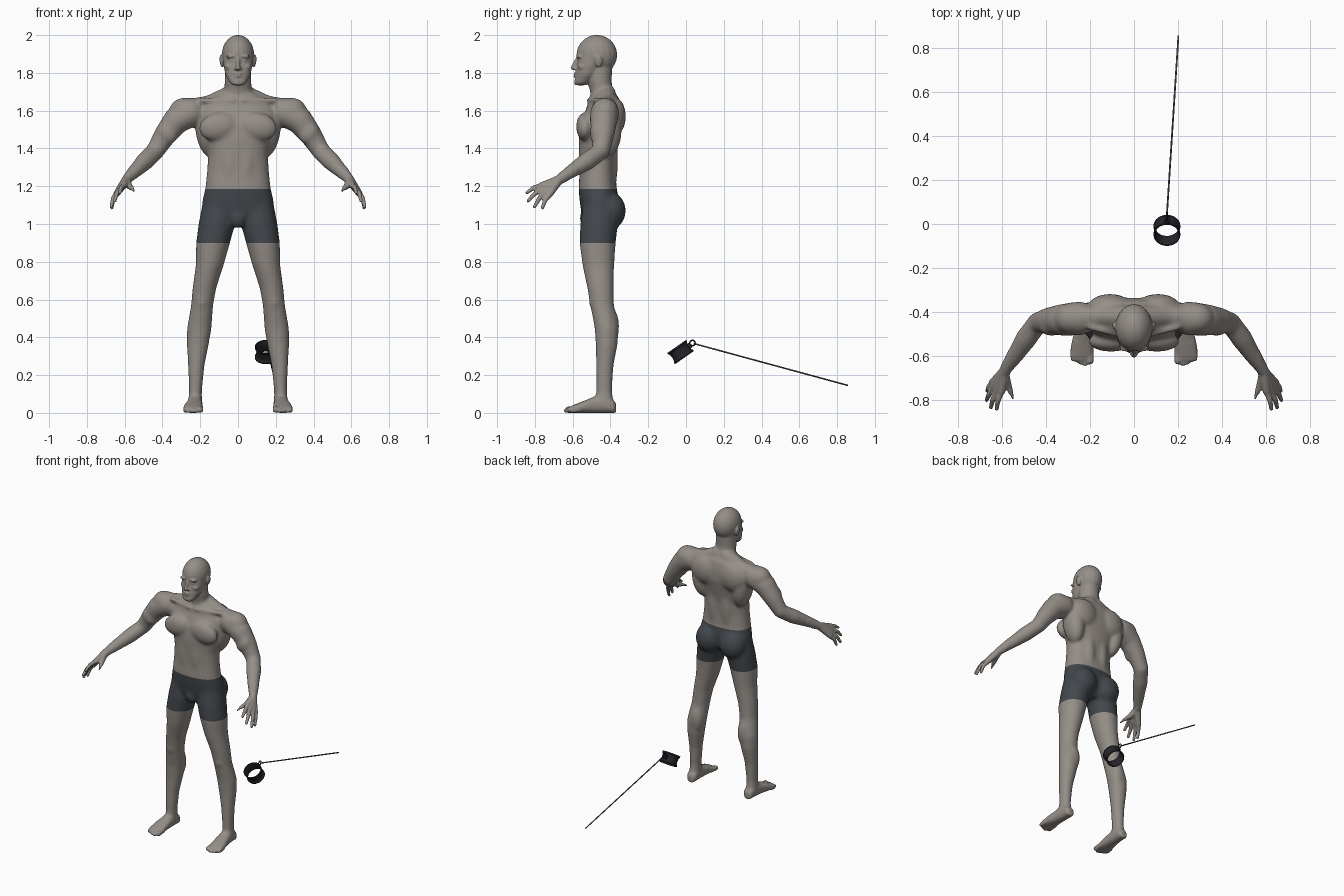
import bpy, bmesh, math
from mathutils import Vector, Matrix

if "Cube" in bpy.data.objects:
    bpy.data.objects.remove(bpy.data.objects["Cube"], do_unlink=True)


def material(name, rgb):
    m = bpy.data.materials.new(name)
    m.use_nodes = True
    m.diffuse_color = (*rgb, 1)
    bsdf = next(n for n in m.node_tree.nodes if n.type == 'BSDF_PRINCIPLED')
    bsdf.inputs["Base Color"].default_value = (*rgb, 1)
    bsdf.inputs["Roughness"].default_value = 0.6
    return m


skin = material("warm grey skin", (0.30, 0.27, 0.245))
cloth = material("slate shorts", (0.055, 0.064, 0.073))
iron = material("black iron", (0.018, 0.018, 0.024))
steel = material("dark steel", (0.09, 0.09, 0.1))


def add_object(name, bm, mats):
    mesh = bpy.data.meshes.new(name)
    bm.to_mesh(mesh)
    bm.free()
    for m in mats:
        mesh.materials.append(m)
    ob = bpy.data.objects.new(name, mesh)
    bpy.context.collection.objects.link(ob)
    return ob


# Helpers: closed shells that are later fused into one skin
def loft(bm, rings, n=28, power=2.0):
    """rings: (centre, half-axis u, half-axis v)"""
    def bend(v):
        return math.copysign(abs(v) ** (2 / power), v)
    loops = []
    for c, u, v in rings:
        angles = [2 * math.pi * i / n for i in range(n)]
        loops.append([bm.verts.new(c + u * bend(math.cos(a)) + v * bend(math.sin(a)))
                      for a in angles])
    faces = [bm.faces.new(loops[0]), bm.faces.new(loops[-1])]
    for a, b in zip(loops, loops[1:]):
        for i in range(n):
            j = (i + 1) % n
            faces.append(bm.faces.new((a[i], a[j], b[j], b[i])))
    bmesh.ops.recalc_face_normals(bm, faces=faces)


def column(bm, rows, power=2.0):
    """horizontal rings: z, centre x, half x, centre y, half y"""
    loft(bm, [(Vector((cx, cy, z)), Vector((hx, 0, 0)), Vector((0, hy, 0)))
              for z, cx, hx, cy, hy in rows], power=power)


def blob(bm, c, r, tilt=0):
    m = Matrix.Translation(c) @ Matrix.Rotation(tilt, 4, 'Y') @ Matrix.Diagonal((*r, 1))
    bmesh.ops.create_uvsphere(bm, u_segments=20, v_segments=14, radius=1, matrix=m)


def tube(bm, points):
    """rounded limb through (x, y, z, radius) points"""
    pos = [Vector(p[:3]) for p in points]
    rings = []
    for i, p in enumerate(points):
        t = (pos[min(i + 1, len(pos) - 1)] - pos[max(i - 1, 0)]).normalized()
        u = t.cross(Vector((0, 1, 0.3))).normalized()
        rings.append((pos[i], u * p[3], t.cross(u) * p[3]))
    loft(bm, rings, n=16)
    for i in (0, -1):
        blob(bm, pos[i], (points[i][3],) * 3)


bm = bmesh.new()

# Leg
column(bm, [(1.10, .10, .09, -.455, .09), (1.0, .112, .097, -.46, .10),
            (.90, .132, .09, -.468, .096), (.78, .15, .074, -.464, .084),
            (.66, .178, .063, -.453, .07), (.57, .19, .059, -.444, .063),
            (.45, .205, .065, -.42, .064), (.36, .213, .058, -.42, .058),
            (.25, .221, .044, -.43, .047), (.12, .225, .035, -.434, .043),
            (.04, .228, .037, -.43, .05)])
blob(bm, (.192, -.485, .59), (.035, .03, .045))
blob(bm, (.19, -.40, .46), (.05, .047, .10))
blob(bm, (.095, -.402, 1.07), (.093, .084, .10))

# Foot and toes
loft(bm, [(Vector((cx, y, hz)), Vector((hx, 0, 0)), Vector((0, 0, hz)))
          for y, cx, hx, hz in [(-.37, .226, .02, .024), (-.385, .226, .034, .035),
                                (-.43, .227, .038, .05), (-.49, .23, .042, .043),
                                (-.55, .236, .05, .03), (-.60, .238, .053, .02),
                                (-.625, .238, .048, .014)]], power=2.4)
for i, tip in enumerate((-.64, -.648, -.642, -.63, -.612)):
    r = .017 if i == 0 else .0115
    x = .2 + i * .0185 + (.004 if i else 0)
    tube(bm, [(x, -.57, r + .005, r), (x, tip + r, r, r)])

# Arm
tube(bm, [(.25, -.43, 1.59, .078), (.33, -.437, 1.545, .073), (.39, -.44, 1.465, .06),
          (.44, -.452, 1.385, .05), (.49, -.52, 1.335, .05), (.545, -.605, 1.28, .038),
          (.592, -.675, 1.232, .026)])
blob(bm, (.285, -.43, 1.597), (.08, .072, .072))
blob(bm, (.375, -.475, 1.48), (.05, .035, .06), .6)

# Hand: palm rays, then bent fingers and a thumb
wrist = (.592, -.675, 1.232, .025)
fingers = [((.603, -.762, 1.206), (.625, -.842, 1.166)),
           ((.622, -.757, 1.187), (.652, -.836, 1.122)),
           ((.638, -.743, 1.170), (.671, -.802, 1.091)),
           ((.645, -.722, 1.156), (.668, -.760, 1.086))]
for base, tip in fingers:
    mid = (Vector(base) + Vector(tip)) / 2 + Vector((.006, -.004, .006))
    tube(bm, [wrist, (*base, .017)])
    tube(bm, [(*base, .0145), (*mid, .0125), (*tip, .0095)])
tube(bm, [wrist, (.572, -.73, 1.20, .018), (.558, -.768, 1.187, .014),
          (.551, -.798, 1.172, .01)])

# Shoulder, chest and back muscles
tube(bm, [(.03, -.42, 1.69, .05), (.15, -.42, 1.637, .046), (.26, -.425, 1.608, .055)])
blob(bm, (.105, -.535, 1.515), (.105, .047, .075), .2)
blob(bm, (.163, -.42, 1.49), (.062, .08, .14), .15)
blob(bm, (.11, -.375, 1.57), (.10, .057, .10))
blob(bm, (.05, -.40, 1.33), (.045, .04, .18))
blob(bm, (.045, -.532, 1.32), (.045, .037, .15))
tube(bm, [(.02, -.515, 1.655, .014), (.2, -.47, 1.655, .016)])

# Face details and ear
blob(bm, (.034, -.566, 1.888), (.032, .016, .009), .12)
blob(bm, (.031, -.562, 1.866), (.014, .012, .009))
blob(bm, (.045, -.545, 1.832), (.025, .028, .02))
blob(bm, (.012, -.588, 1.822), (.010, .011, .008))
blob(bm, (.088, -.462, 1.86), (.009, .02, .034), .15)

# Mirror everything so far to the other side
half = bmesh.ops.duplicate(bm, geom=bm.verts[:] + bm.edges[:] + bm.faces[:])["geom"]
for v in (g for g in half if isinstance(g, bmesh.types.BMVert)):
    v.co.x *= -1
bmesh.ops.reverse_faces(bm, faces=[g for g in half if isinstance(g, bmesh.types.BMFace)])

# Torso
column(bm, [(z, 0, hx, cy, hy) for z, hx, cy, hy in
            [(.99, .09, -.46, .06), (1.05, .185, -.457, .095), (1.12, .19, -.458, .105),
             (1.19, .173, -.468, .101), (1.28, .164, -.468, .095), (1.37, .158, -.467, .10),
             (1.45, .175, -.46, .108), (1.53, .205, -.447, .112), (1.60, .21, -.435, .098),
             (1.66, .16, -.43, .08), (1.70, .08, -.44, .06)]], power=2.3)
blob(bm, (0, -.525, 1.03), (.045, .038, .055))

# Neck, head and nose
column(bm, [(1.62, 0, .085, -.435, .065), (1.70, 0, .072, -.448, .06),
            (1.76, 0, .07, -.458, .064), (1.84, 0, .066, -.46, .07)])
blob(bm, (0, -.472, 1.895), (.086, .108, .106))
column(bm, [(1.733, 0, .028, -.56, .028), (1.75, 0, .046, -.55, .042),
            (1.79, 0, .066, -.525, .06), (1.84, 0, .077, -.505, .073),
            (1.89, 0, .081, -.485, .088)], power=2.2)
tube(bm, [(0, -.572, 1.882, .009), (0, -.586, 1.855, .010), (0, -.598, 1.827, .0125)])
for z, w in ((1.796, .027), (1.782, .023)):
    blob(bm, (0, -.579, z), (w, .017, .0065))

# Fuse the shells into one surface
shell = add_object("body_shells", bm, [])
remesh = shell.modifiers.new("fuse", 'REMESH')
remesh.mode = 'VOXEL'
remesh.voxel_size = 0.0055
dg = bpy.context.evaluated_depsgraph_get()
fused = bpy.data.meshes.new_from_object(shell.evaluated_get(dg))
bpy.data.objects.remove(shell, do_unlink=True)

# Soften muscles strongly, and head, hands and feet lightly
bm = bmesh.new()
bm.from_mesh(fused)
bpy.data.meshes.remove(fused)
soft = [v for v in bm.verts if .06 < v.co.z < 1.735 and abs(v.co.x) < .57]
for verts, times in ((bm.verts[:], 2), (soft, 28)):
    for _ in range(times):
        bmesh.ops.smooth_vert(bm, verts=verts, factor=.5, use_axis_x=True,
                              use_axis_y=True, use_axis_z=True)

# Shorts: clean cuts at waist and hem, coloured by height
HEM, WAIST = .90, 1.185
for z in (HEM, WAIST):
    near = [f for f in bm.faces if abs(f.calc_center_median().z - z) < .03
            and abs(f.calc_center_median().x) < .35]
    geom = list({g for f in near for g in (*f.verts, *f.edges, f)})
    bmesh.ops.bisect_plane(bm, geom=geom, plane_co=(0, 0, z), plane_no=(0, 0, 1))
for f in bm.faces:
    c = f.calc_center_median()
    f.smooth = True
    f.material_index = int(HEM < c.z < WAIST and abs(c.x) < .35)
add_object("body", bm, [skin, cloth])

# Shackle: thin flared band, tilted
bm = bmesh.new()
profile = [(.061, -.036), (.061, -.028), (.055, -.02), (.053, 0), (.055, .02), (.061, .028),
           (.061, .036), (.056, .036), (.05, .02), (.049, 0), (.05, -.02), (.056, -.036)]
ring = [bm.verts.new((r, 0, z)) for r, z in profile]
edges = [bm.edges.new((a, b)) for a, b in zip(ring, ring[1:] + ring[:1])]
bmesh.ops.spin(bm, geom=ring + edges, cent=(0, 0, 0), axis=(0, 0, 1),
               angle=2 * math.pi, steps=40, use_merge=True)
bmesh.ops.remove_doubles(bm, verts=bm.verts, dist=1e-4)
# Hinge lug on the back of the band
bmesh.ops.create_cube(bm, size=1, matrix=Matrix.Translation((0, .058, 0))
                      @ Matrix.Diagonal((.022, .014, .03, 1)))
bmesh.ops.recalc_face_normals(bm, faces=bm.faces)
cuff = add_object("shackle_cuff", bm, [iron])
cuff.location = (.15, -.029, .322)
cuff.rotation_euler = (math.radians(35), 0, 0)
bpy.context.view_layer.objects.active = cuff
cuff.select_set(True)
bpy.ops.object.shade_smooth_by_angle()

# Link ring joining cuff and cable
bpy.ops.mesh.primitive_torus_add(location=(.15, .034, .37), rotation=(0, math.pi / 2, 0),
                                 major_radius=.014, minor_radius=.004,
                                 major_segments=24, minor_segments=8)
link = bpy.context.object
link.name = "link_ring"
link.data.materials.append(iron)
bpy.ops.object.shade_smooth()

# Cable
bm = bmesh.new()
tube(bm, [(.15, .045, .366, .004), (.202, .855, .146, .004)])
cable = add_object("cable", bm, [steel])
for f in cable.data.polygons:
    f.use_smooth = True
